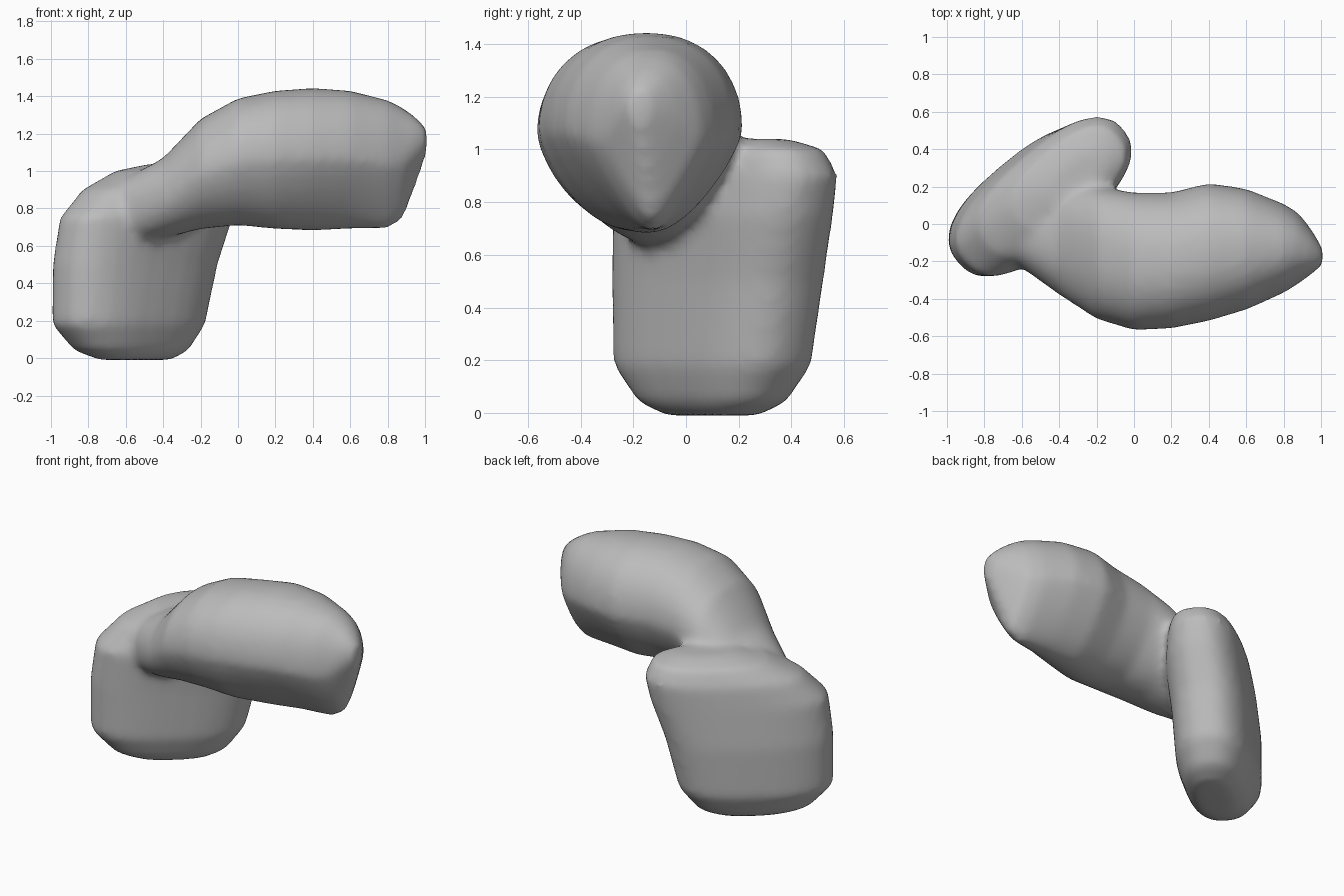
import bpy, bmesh, math

cube = bpy.data.objects.get("Cube")
if cube:
    bpy.data.objects.remove(cube, do_unlink=True)

SIDES = 32


def squircle(i, power=0.8):
    """Point on a rounded-box outline."""
    a = 2 * math.pi * i / SIDES
    c, s = math.cos(a), math.sin(a)
    return (math.copysign(abs(c) ** power, c), math.copysign(abs(s) ** power, s))


def loft(bm, rings):
    """Skin a list of point rings and cap both ends."""
    loops = [[bm.verts.new(p) for p in ring] for ring in rings]
    for a, b in zip(loops, loops[1:]):
        for i in range(SIDES):
            j = (i + 1) % SIDES
            bm.faces.new((a[i], a[j], b[j], b[i]))
    bm.faces.new(loops[0])
    bm.faces.new(loops[-1])


def base_ring(z, cx, cy, length, thick, turn=math.radians(40)):
    ct, st = math.cos(turn), math.sin(turn)
    ring = []
    for i in range(SIDES):
        u, v = squircle(i)
        u, v = u * length, v * thick
        ring.append((cx + u * ct - v * st, cy + u * st + v * ct, z))
    return ring


def arm_ring(x, y0, y1, z0, z1, taper):
    ring = []
    for i in range(SIDES):
        c, s = squircle(i, 0.9)
        width = (y1 - y0) / 2 * (1 - taper * max(0, -s))
        z = (z0 + z1) / 2 + s * (z1 - z0) / 2
        ring.append((x, (y0 + y1) / 2 + c * width, z))
    return ring


# Upright slab: height, centre x, centre y, half length, half thickness
base = [
    (-0.01, -0.55, 0.10, 0.22, 0.11),
    (0.04, -0.57, 0.10, 0.35, 0.18),
    (0.18, -0.585, 0.10, 0.47, 0.24),
    (0.50, -0.55, 0.12, 0.51, 0.25),
    (0.75, -0.49, 0.14, 0.54, 0.25),
    (0.90, -0.42, 0.20, 0.48, 0.23),
    (1.00, -0.35, 0.24, 0.35, 0.19),
    (1.04, -0.31, 0.25, 0.18, 0.09),
]

# Overhanging arm: x, y range, z range, narrowing of the underside
arm = [
    (-0.62, -0.22, 0.10, 0.60, 0.95, 0.0),
    (-0.40, -0.38, 0.20, 0.64, 1.07, 0.1),
    (-0.20, -0.51, 0.20, 0.69, 1.28, 0.2),
    (0.00, -0.57, 0.17, 0.71, 1.39, 0.25),
    (0.20, -0.56, 0.17, 0.69, 1.43, 0.3),
    (0.40, -0.52, 0.22, 0.68, 1.445, 0.4),
    (0.60, -0.46, 0.19, 0.69, 1.43, 0.5),
    (0.80, -0.37, 0.11, 0.69, 1.38, 0.6),
    (0.88, -0.32, 0.06, 0.74, 1.34, 0.6),
    (0.95, -0.27, -0.03, 0.92, 1.29, 0.6),
    (1.01, -0.22, -0.13, 1.09, 1.23, 0.5),
]

bm = bmesh.new()
loft(bm, [base_ring(*r) for r in base])
loft(bm, [arm_ring(*r) for r in arm])
bmesh.ops.recalc_face_normals(bm, faces=bm.faces)
mesh = bpy.data.meshes.new("bent_blob")
bm.to_mesh(mesh)
bm.free()
blob = bpy.data.objects.new("bent_blob", mesh)
bpy.context.collection.objects.link(blob)

# Plain grey clay
clay = bpy.data.materials.new("grey_clay")
clay.use_nodes = True
colour = (0.5, 0.5, 0.5, 1)
clay.diffuse_color = colour
clay.node_tree.nodes["Principled BSDF"].inputs["Base Color"].default_value = colour
mesh.materials.append(clay)

# Fuse both lofts and soften the join
remesh = blob.modifiers.new("fuse", 'REMESH')
remesh.mode = 'VOXEL'
remesh.voxel_size = 0.025
remesh.use_smooth_shade = True
soften = blob.modifiers.new("soften", 'SMOOTH')
soften.factor = 0.5
soften.iterations = 10
for poly in mesh.polygons:
    poly.use_smooth = True
